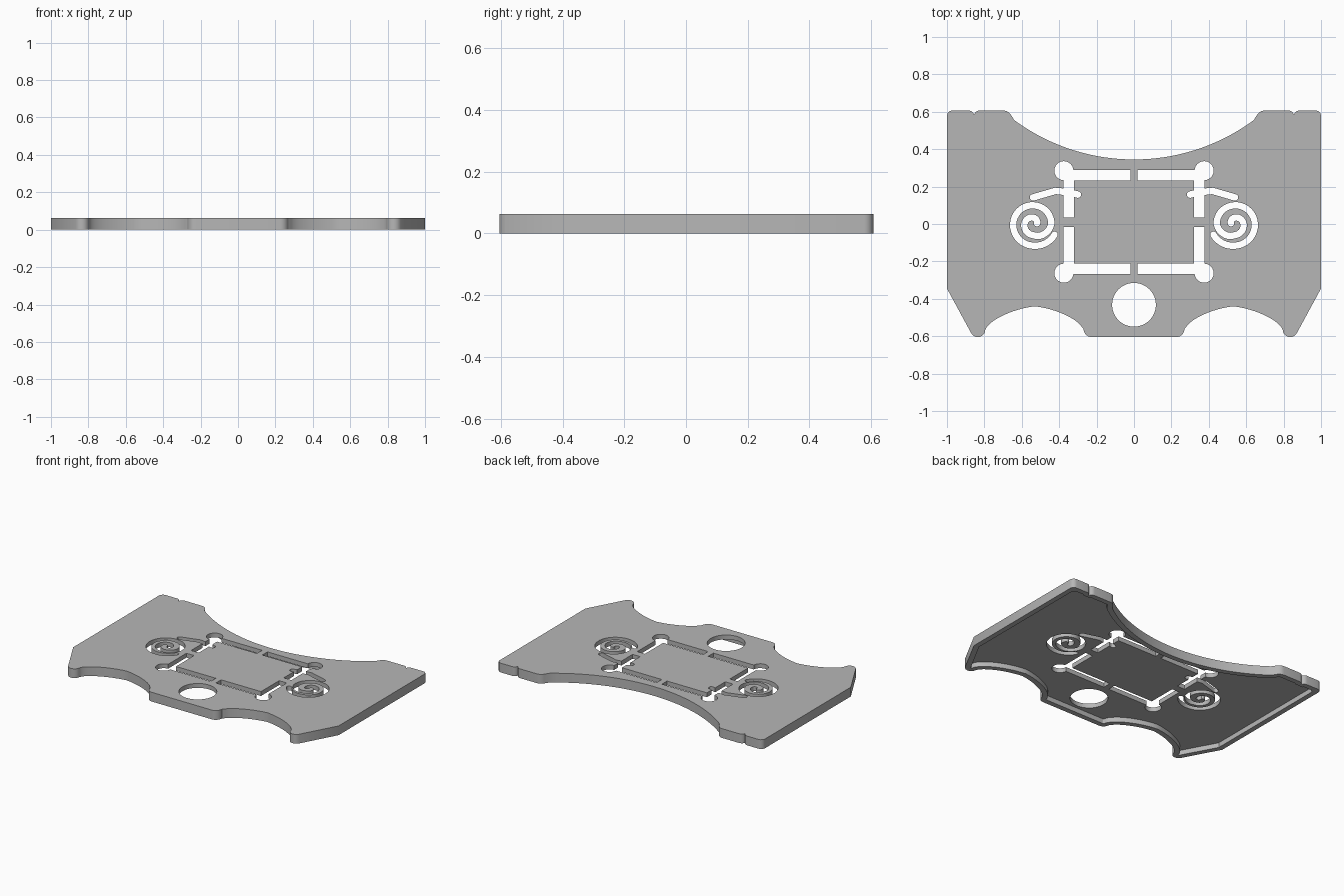
import bpy, bmesh
from math import sin, cos, pi, radians, sqrt, atan2
from mathutils import Vector
from mathutils.geometry import interpolate_bezier, intersect_point_line

if "Cube" in bpy.data.objects:
    bpy.data.objects.remove(bpy.data.objects["Cube"])

HEIGHT, SKIN, RIM = 0.063, 0.03, 0.035

grey = bpy.data.materials.new("plain grey")
grey.use_nodes = True
colour = (0.47, 0.47, 0.47, 1)
grey.diffuse_color = colour
grey.node_tree.nodes["Principled BSDF"].inputs["Base Color"].default_value = colour


def prism(name, points, low, high):
    """Closed upright prism on a flat outline."""
    bm = bmesh.new()
    face = bm.faces.new([bm.verts.new((p[0], p[1], low)) for p in points])
    moved = bmesh.ops.extrude_face_region(bm, geom=[face])["geom"]
    bmesh.ops.translate(bm, vec=(0, 0, high - low),
                        verts=[v for v in moved if isinstance(v, bmesh.types.BMVert)])
    bmesh.ops.recalc_face_normals(bm, faces=bm.faces)
    mesh = bpy.data.meshes.new(name)
    bm.to_mesh(mesh)
    bm.free()
    mesh.materials.append(grey)
    ob = bpy.data.objects.new(name, mesh)
    bpy.context.collection.objects.link(ob)
    return ob


def arc(x, y, r, start, end, n=8):
    angles = [radians(start + (end - start) * i / n) for i in range(n + 1)]
    return [Vector((x + r * cos(a), y + r * sin(a))) for a in angles]


def bezier(*ctrl, n=14):
    return [p.to_2d() for p in interpolate_bezier(*[Vector((x, y, 0)) for x, y in ctrl], n)]


def box(x0, y0, x1, y1):
    return [Vector(p) for p in ((x0, y0), (x1, y0), (x1, y1), (x0, y1))]


def stroke(path, width):
    """Outline of a round-ended line along a path."""
    r, left, right = width / 2, [], []
    for i, p in enumerate(path):
        t = (path[min(i + 1, len(path) - 1)] - path[max(i - 1, 0)]).normalized()
        n = Vector((-t.y, t.x)) * r
        left.append(p + n)
        right.append(p - n)

    def cap(p, q):
        a = atan2(*(p - q).yx) * 180 / pi
        return arc(p.x, p.y, r, a + 90, a - 90)[1:-1]
    return left + cap(path[-1], path[-2]) + right[::-1] + cap(path[0], path[1])


def mirrored(points):
    return [Vector((-p.x, p.y)) for p in points]


def inset(points, d):
    """Offset a counter-clockwise outline inward, dropping crossed points."""
    dense = []
    for p, q in zip(points, points[1:] + points[:1]):
        n = max(1, int((q - p).length / 0.02))
        dense += [p.lerp(q, i / n) for i in range(n)]
    edges = list(zip(points, points[1:] + points[:1]))
    result = []
    for i, p in enumerate(dense):
        t = (dense[(i + 1) % len(dense)] - dense[i - 1]).normalized()
        c = p + Vector((-t.y, t.x)) * d
        gap = 1.0
        for a, b in edges:
            hit, f = intersect_point_line(c, a, b)
            near = a.lerp(b, min(1, max(0, f)))
            gap = min(gap, (c - near.to_2d()).length)
        if gap > d * 0.96:
            result.append(c)
    return result


# Right half of the outline, from front middle round to back middle
half = arc(0.225, -0.56, 0.045, -90, 0)
half += bezier((0.275, -0.56), (0.285, -0.52), (0.4, -0.455), (0.53, -0.44))[1:]
half += bezier((0.53, -0.44), (0.66, -0.455), (0.78, -0.52), (0.795, -0.565))[1:]
half += arc(0.835, -0.565, 0.04, 180, 330)[1:]
half += [Vector((1, -0.345))]
half += arc(0.97, 0.577, 0.03, 0, 90, 6)
half += arc(0.885, 0.577, 0.03, 90, 165, 5)
half += arc(0.825, 0.577, 0.03, 15, 90, 5)
half += arc(0.7, 0.557, 0.05, 90, 145, 5)
half += [Vector((x, 1.425 - sqrt(1.08 ** 2 - x * x)))
         for x in [0.64 - 0.04 * i for i in range(17)]]
outline = half + mirrored(half[:-1])[::-1]

plate = prism("plate", outline, 0, HEIGHT)

# Openings: hollow underside and front hole
cutters = [prism("hollow_cutter", inset(outline, RIM), -0.1, HEIGHT - SKIN),
           prism("hole_cutter", arc(0, -0.432, 0.117, 0, 352.5, 47), -0.1, 0.2)]

# Spiral centre line: radius interpolated against turning angle
keys = [(207, 0.127), (270, 0.116), (360, 0.108), (450, 0.1), (540, 0.096),
        (630, 0.06), (720, 0.048), (810, 0.034), (900, 0.018)]
spiral = []
for (a0, r0), (a1, r1) in zip(keys, keys[1:]):
    for i in range(9):
        f = i / 9
        a, r = radians(a0 + (a1 - a0) * f), r0 + (r1 - r0) * f
        spiral.append(Vector((0.538 + r * cos(a), r * sin(a))))

# Frame slots, corner circles, branch and spiral, on both sides
branch = [Vector(p) for p in ((0.3, 0.157), (0.35, 0.17), (0.42, 0.177), (0.54, 0.142))]
slots = [box(0.02, 0.232, 0.375, 0.288), box(0.32, 0.035, 0.378, 0.285),
         box(0.02, -0.266, 0.375, -0.21), box(0.32, -0.265, 0.378, -0.015),
         arc(0.375, 0.285, 0.051, 0, 345, 23), arc(0.375, -0.263, 0.051, 0, 345, 23),
         stroke(branch, 0.035), stroke(spiral, 0.034)]
for slot in slots:
    for shape in (slot, mirrored(slot)):
        cutters.append(prism("slot_cutter", shape, -0.1, 0.2))

bpy.context.view_layer.objects.active = plate
for cutter in cutters:
    cutter.hide_render = True
    mod = plate.modifiers.new("cut", 'BOOLEAN')
    mod.operation, mod.solver, mod.object = 'DIFFERENCE', 'EXACT', cutter
    bpy.ops.object.modifier_apply(modifier=mod.name)
    bpy.data.objects.remove(cutter)

bpy.ops.object.select_all(action='DESELECT')
plate.select_set(True)
bpy.ops.object.shade_smooth_by_angle(angle=radians(30))
